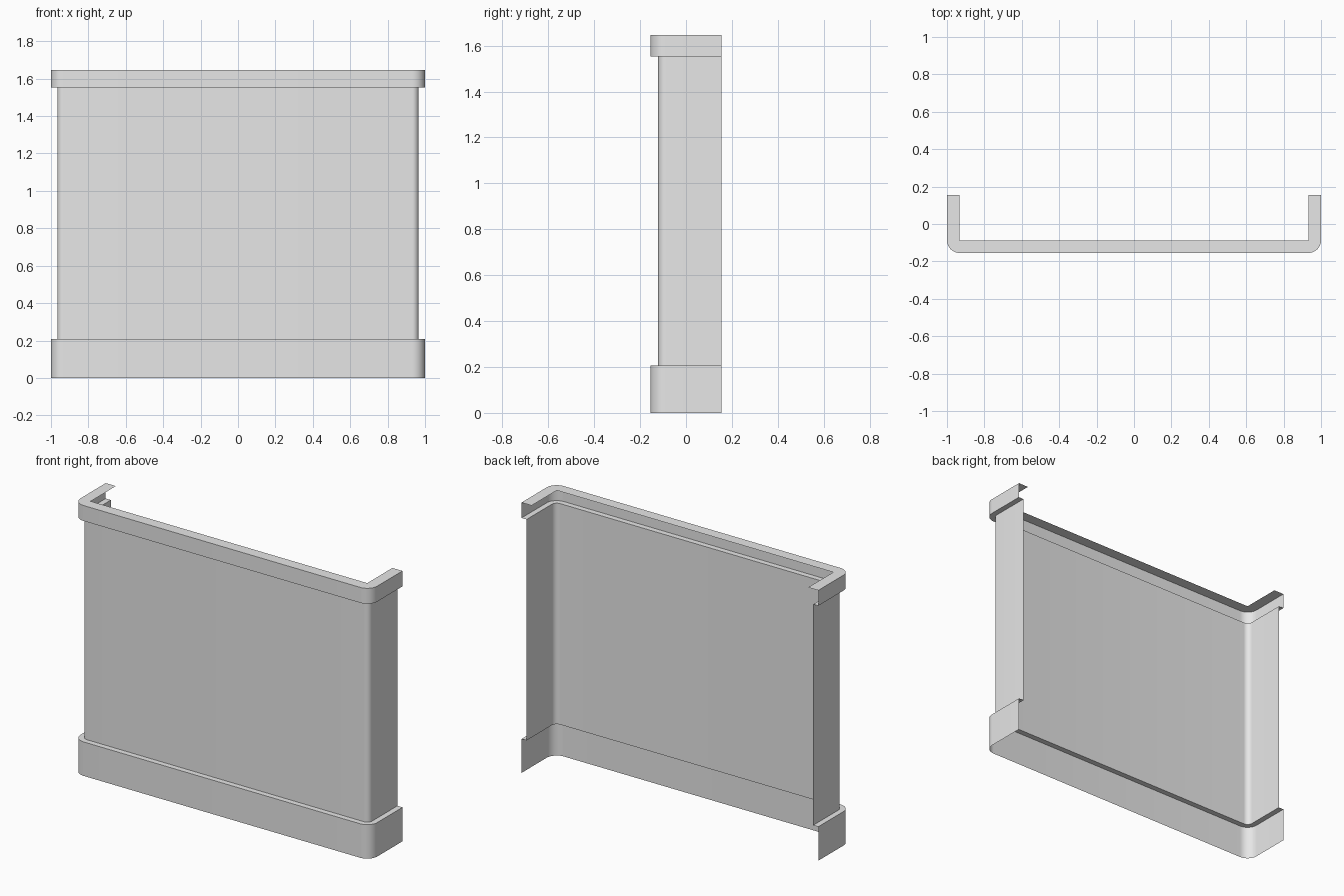
import bpy, bmesh, math

cube = bpy.data.objects.get("Cube")
if cube:
    bpy.data.objects.remove(cube, do_unlink=True)

HALF_X, HALF_Y = 1.0, 0.155
RADIUS = 0.068      # outer corner radius
STEP = 0.034        # panel recess behind the bands
BASE_TOP, RIM_BOTTOM, TOP = 0.207, 1.553, 1.647
SEGMENTS = 10

grey = bpy.data.materials.new("light grey")
grey.use_nodes = True
colour = (0.8, 0.8, 0.8, 1)
grey.diffuse_color = colour
grey.node_tree.nodes["Principled BSDF"].inputs["Base Color"].default_value = colour


def u_path(inset):
    """U-shaped plan line, open at the back, moved inward by inset."""
    r = RADIUS - inset
    cx, cy = HALF_X - RADIUS, RADIUS - HALF_Y
    points = [(inset - HALF_X, HALF_Y)]
    for side, start in ((-1, math.pi), (1, 1.5 * math.pi)):
        for i in range(SEGMENTS + 1):
            a = start + i / SEGMENTS * math.pi / 2
            points.append((side * cx + r * math.cos(a), cy + r * math.sin(a)))
    return points + [(HALF_X - inset, HALF_Y)]


def sheet(name, section):
    """Sweep an (inset, height) section along the U-shaped plan."""
    bm = bmesh.new()
    rows = [[bm.verts.new((x, y, z)) for x, y in u_path(inset)] for inset, z in section]
    for low, high in zip(rows, rows[1:]):
        for i in range(len(low) - 1):
            bm.faces.new((low[i], low[i + 1], high[i + 1], high[i]))
    bmesh.ops.remove_doubles(bm, verts=bm.verts, dist=0.0001)
    mesh = bpy.data.meshes.new(name)
    bm.to_mesh(mesh)
    bm.free()
    mesh.materials.append(grey)
    obj = bpy.data.objects.new(name, mesh)
    bpy.context.collection.objects.link(obj)
    bpy.ops.object.select_all(action="DESELECT")
    obj.select_set(True)
    bpy.context.view_layer.objects.active = obj
    bpy.ops.object.shade_smooth_by_angle(angle=math.radians(30))


# Base band with its ledge, recessed panel, and top rim with its inward lip
sheet("base_band", [(0, 0), (0, BASE_TOP), (STEP, BASE_TOP)])
sheet("wall_panel", [(STEP, BASE_TOP), (STEP, RIM_BOTTOM)])
sheet("top_rim", [(STEP, RIM_BOTTOM), (0, RIM_BOTTOM), (0, TOP), (RADIUS, TOP)])
